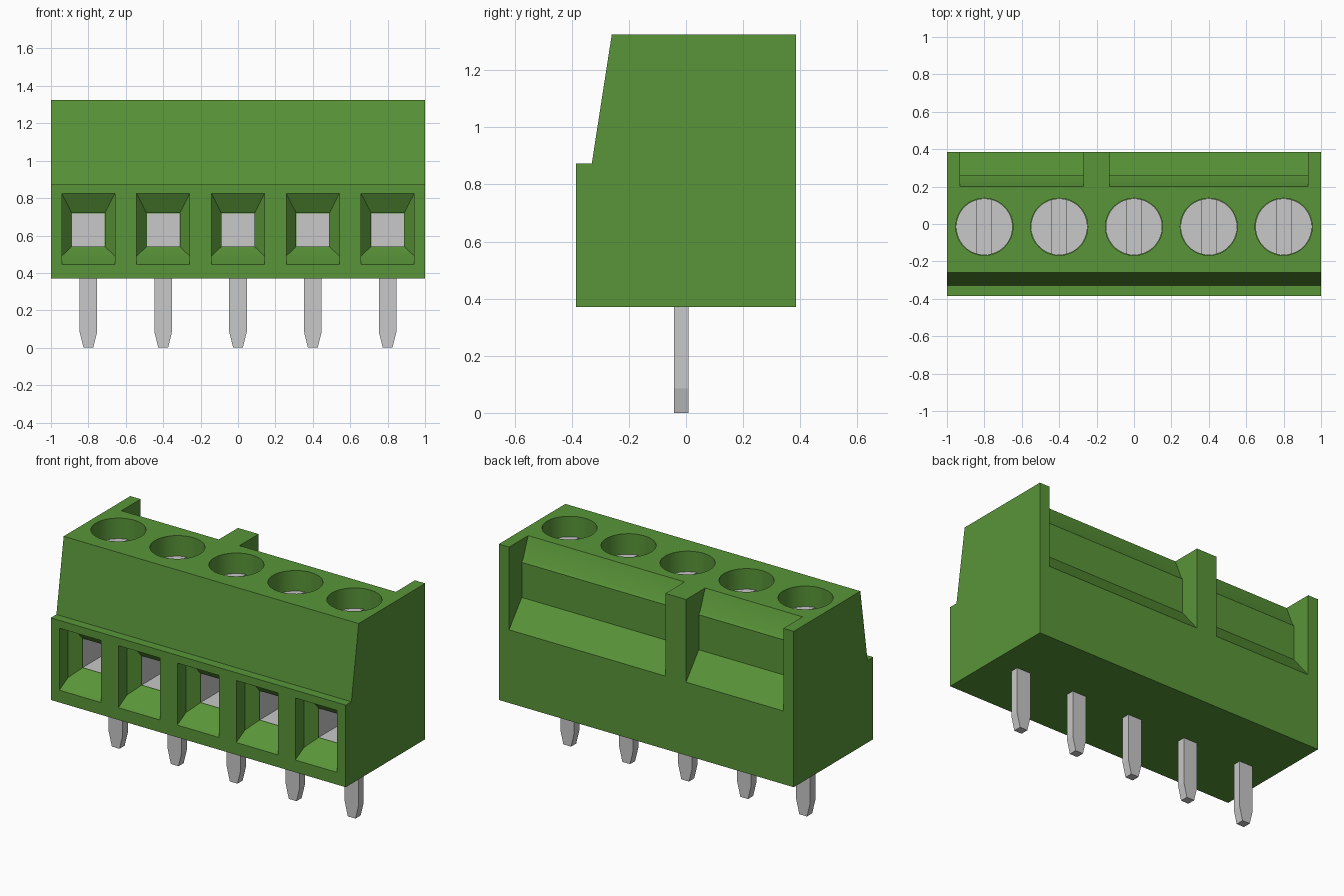
import bpy, bmesh
from math import sin, cos, tau, radians

cube = bpy.data.objects.get("Cube")
if cube:
    bpy.data.objects.remove(cube, do_unlink=True)


def material(name, rgb, rough):
    m = bpy.data.materials.new(name)
    m.use_nodes = True
    m.diffuse_color = (*rgb, 1)
    shader = m.node_tree.nodes["Principled BSDF"]
    shader.inputs["Base Color"].default_value = (*rgb, 1)
    shader.inputs["Roughness"].default_value = rough
    return m


GREEN = material("green plastic", (0.1, 0.3, 0.04), 0.5)
SILVER = material("silver metal", (0.58, 0.58, 0.58), 0.5)
PORTS = [-0.8, -0.4, 0, 0.4, 0.8]
HOLE_Y = -0.015


def loft(bm, rings, open_start=False):
    """Skin a series of matching rings and cap the ends."""
    loops = [[bm.verts.new(p) for p in ring] for ring in rings]
    n = len(loops[0])
    faces = [bm.faces.new((a[i], a[(i + 1) % n], b[(i + 1) % n], b[i]))
             for a, b in zip(loops, loops[1:]) for i in range(n)]
    if not open_start:
        faces.append(bm.faces.new(loops[0][::-1]))
    faces.append(bm.faces.new(loops[-1]))
    bmesh.ops.recalc_face_normals(bm, faces=faces)
    return faces


def prism(bm, profile, x0, x1):
    """Extrude a (y, z) profile along x."""
    loft(bm, [[(x, y, z) for y, z in profile] for x in (x0, x1)])


def tunnel(bm, cx, sections, open_start=False):
    """Loft rectangular (y, half width, low, high) sections along y."""
    rings = [[(cx - w, y, lo), (cx + w, y, lo), (cx + w, y, hi), (cx - w, y, hi)]
             for y, w, lo, hi in sections]
    return loft(bm, rings, open_start)


def cylinder(bm, cx, cy, r, z0, z1, n=48):
    loft(bm, [[(cx + r * cos(tau * i / n), cy + r * sin(tau * i / n), z)
               for i in range(n)] for z in (z0, z1)])


def make(name, bm, mat):
    mesh = bpy.data.meshes.new(name)
    bm.to_mesh(mesh)
    bm.free()
    mesh.materials.append(mat)
    obj = bpy.data.objects.new(name, mesh)
    bpy.context.collection.objects.link(obj)
    return obj


def activate(obj):
    bpy.ops.object.select_all(action='DESELECT')
    obj.select_set(True)
    bpy.context.view_layer.objects.active = obj


def cut(obj, cutter):
    cutter.hide_render = True
    mod = obj.modifiers.new("cut", 'BOOLEAN')
    mod.operation, mod.solver, mod.object = 'DIFFERENCE', 'EXACT', cutter
    activate(obj)
    bpy.ops.object.modifier_apply(modifier=mod.name)
    bpy.data.objects.remove(cutter, do_unlink=True)
    bpy.ops.object.shade_smooth_by_angle(angle=radians(20))


# Housing with stepped, sloped front
bm = bmesh.new()
prism(bm, [(-0.385, 0.37), (0.385, 0.37), (0.385, 1.325),
           (-0.26, 1.325), (-0.33, 0.873), (-0.385, 0.873)], -1, 1)
housing = make("housing", bm, GREEN)

# Wire entries, screw wells and the two rear recesses
bm = bmesh.new()
for x in PORTS:
    tunnel(bm, x, [(-0.395, 0.142, 0.44, 0.825), (-0.3, 0.142, 0.49, 0.825),
                   (-0.235, 0.089, 0.54, 0.72), (0.15, 0.089, 0.54, 0.72)])
    cylinder(bm, x, HOLE_Y, 0.153, 1.1, 1.4)
recess = [(0.2, 1.4), (0.2, 1.325), (0.25, 1.2), (0.262, 1.185),
          (0.262, 0.97), (0.4, 0.8), (0.4, 1.4)]
for x0, x1 in ((-0.93, -0.27), (-0.13, 0.93)):
    prism(bm, recess, x0, x1)
cut(housing, make("housing_cutter", bm, GREEN))

for i, x in enumerate(PORTS, 1):
    # Metal clamp lining the wire entry
    bm = bmesh.new()
    faces = tunnel(bm, x, [(-0.234, 0.087, 0.542, 0.718),
                           (0.148, 0.087, 0.542, 0.718)], open_start=True)
    for f in faces:
        if f.normal.dot(f.calc_center_median() - bm.verts[:][0].co) > 0:
            break
    bmesh.ops.reverse_faces(bm, faces=faces)
    make(f"wire_clamp_{i}", bm, SILVER)

    # Slotted screw head
    bm = bmesh.new()
    cylinder(bm, x, HOLE_Y, 0.151, 1.11, 1.2)
    screw = make(f"screw_{i}", bm, SILVER)
    bm = bmesh.new()
    tunnel(bm, x, [(-0.3, 0.039, 1.16, 1.3), (0.3, 0.039, 1.16, 1.3)])
    cut(screw, make("slot_cutter", bm, SILVER))

    # Solder pin with tapered tip
    bm = bmesh.new()
    loft(bm, [[(x - w, -0.042, z), (x + w, -0.042, z), (x + w, 0.008, z), (x - w, 0.008, z)]
              for w, z in ((0.026, 0), (0.047, 0.085), (0.047, 0.38))])
    make(f"pin_{i}", bm, SILVER)
